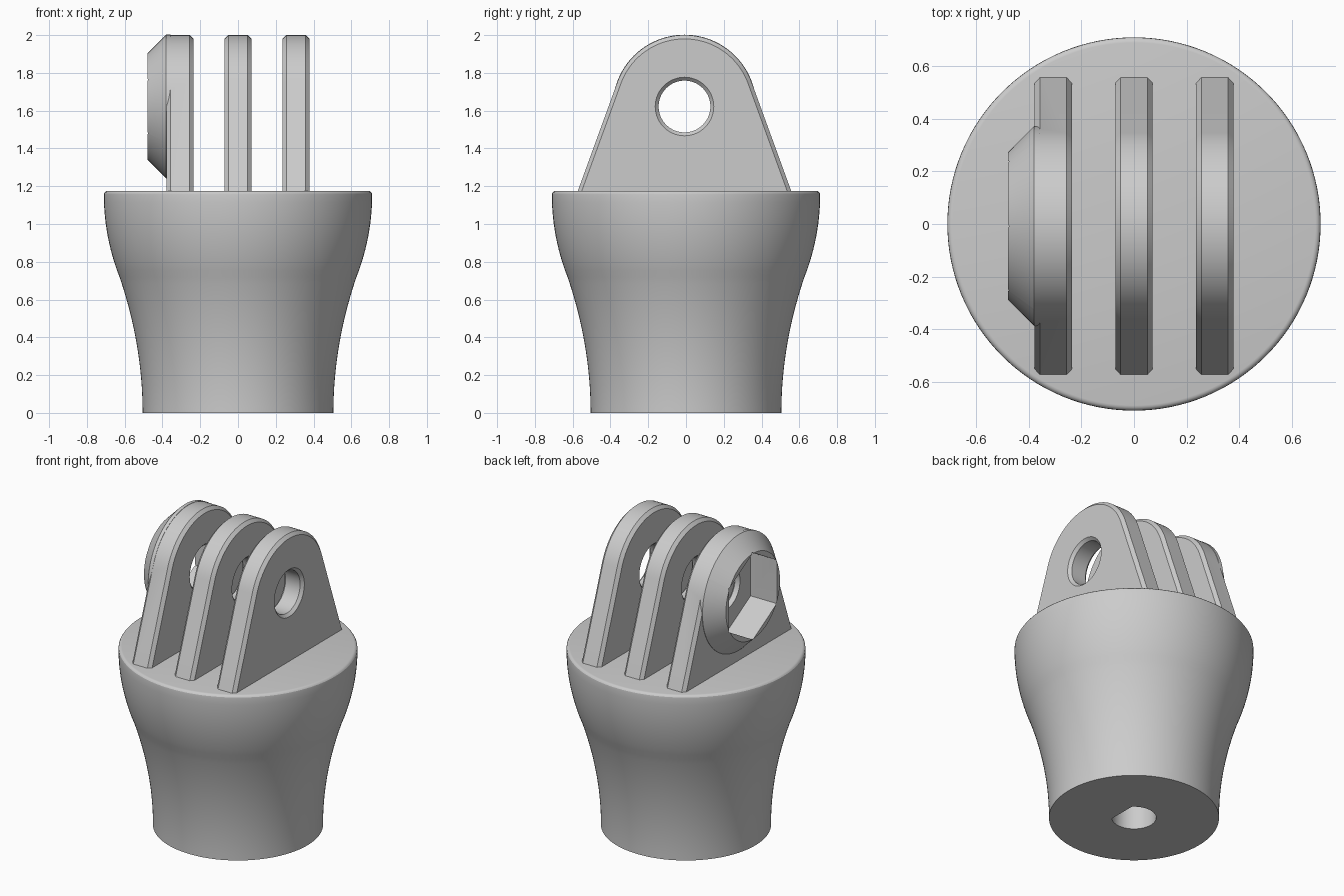
import bpy, bmesh
from math import sin, cos, pi, radians
from mathutils import Matrix

cube = bpy.data.objects.get("Cube")
if cube:
    bpy.data.objects.remove(cube, do_unlink=True)

grey = bpy.data.materials.new("plain grey")
grey.use_nodes = True
grey.diffuse_color = (0.6, 0.6, 0.6, 1)
grey.node_tree.nodes["Principled BSDF"].inputs["Base Color"].default_value = (0.6, 0.6, 0.6, 1)

HOLE_Y, HOLE_Z = -0.008, 1.622      # axis shared by the plate holes and boss
TOP_Z = 1.175                       # top of the body


def finish(name, bm):
    """Turn a bmesh into a grey object."""
    bmesh.ops.recalc_face_normals(bm, faces=bm.faces)
    mesh = bpy.data.meshes.new(name)
    bm.to_mesh(mesh)
    bm.free()
    mesh.materials.append(grey)
    ob = bpy.data.objects.new(name, mesh)
    bpy.context.collection.objects.link(ob)
    return ob


def loft(name, rings):
    """Skin equal-length rings of points and cap both ends."""
    bm = bmesh.new()
    loops = [[bm.verts.new(p) for p in ring] for ring in rings]
    n = len(loops[0])
    for a, b in zip(loops, loops[1:]):
        for i in range(n):
            j = (i + 1) % n
            bm.faces.new((a[i], a[j], b[j], b[i]))
    bm.faces.new(loops[0])
    bm.faces.new(loops[-1])
    return finish(name, bm)


def lathe(name, profile, segs=64, along_x=False):
    """Revolve (radius, position) pairs about z, or about the plate hole axis."""
    rings = []
    for r, p in profile:
        circle = [(r * sin(2 * pi * i / segs), r * cos(2 * pi * i / segs)) for i in range(segs)]
        rings.append([(p, HOLE_Y + u, HOLE_Z + v) if along_x else (u, v, p) for u, v in circle])
    return loft(name, rings)


def apply(ob, mod):
    bpy.context.view_layer.objects.active = ob
    bpy.ops.object.modifier_apply(modifier=mod.name)


def boolean(ob, tool, operation='DIFFERENCE'):
    mod = ob.modifiers.new("boolean", 'BOOLEAN')
    mod.operation, mod.solver, mod.object = operation, 'EXACT', tool
    apply(ob, mod)
    bpy.data.objects.remove(tool, do_unlink=True)


def smooth(ob, angle=25):
    bpy.ops.object.select_all(action='DESELECT')
    ob.select_set(True)
    bpy.context.view_layer.objects.active = ob
    bpy.ops.object.shade_smooth_by_angle(angle=radians(angle))


# Flared body: concave below, convex above, with a softened rim
def body_radius(z):
    return 0.505 + 0.236 * z * z if z < 0.75 else 0.71 - 0.4425 * (1.15 - z) ** 2


profile = [(body_radius(1.15 * i / 32), 1.15 * i / 32) for i in range(33)]
for k in range(1, 5):
    a = k * pi / 8
    profile.append((0.69 + 0.02 * cos(a), TOP_Z - 0.02 + 0.02 * sin(a)))
body = lathe("body", profile, 128)

# D-shaped shaft socket in the underside
socket = lathe("socket_cutter", [(0.132, -0.1), (0.132, 0.5)])
for v in socket.data.vertices:
    v.co.x = min(v.co.x, 0.095)
boolean(body, socket)
smooth(body)


# Rounded, tapering plate with chamfered edges
def make_plate(name, x0, x1):
    radius, tilt, bottom = 0.378, radians(20), TOP_Z - 0.05
    arc = [tilt + (pi - 2 * tilt) * i / 40 for i in range(41)]
    outline = [(radius * cos(a), radius * sin(a)) for a in arc]
    y, z = outline[0]
    foot = y + (HOLE_Z + z - bottom) * sin(tilt) / cos(tilt)
    outline += [(-foot, bottom - HOLE_Z), (foot, bottom - HOLE_Z)]
    plate = loft(name, [[(x, HOLE_Y + u, HOLE_Z + v) for u, v in outline] for x in (x0, x1)])
    mod = plate.modifiers.new("chamfer", 'BEVEL')
    mod.width, mod.segments = 0.02, 1
    mod.limit_method, mod.angle_limit = 'ANGLE', radians(40)
    apply(plate, mod)
    return plate


# Through hole with a small countersink on each face
def drill(plate, x0, x1):
    c, r, big, out = 0.018, 0.137, 0.155, 0.02
    cutter = lathe("hole_cutter", [(big + out, x0 - out), (big, x0), (r, x0 + c),
                                   (r, x1 - c), (big, x1), (big + out, x1 + out)], 64, True)
    boolean(plate, cutter)


for name, mid in (("right_plate", -0.307), ("middle_plate", 0), ("left_plate", 0.307)):
    x0, x1 = mid - 0.071, mid + 0.071
    plate = make_plate(name, x0, x1)
    if name == "right_plate":
        # Conical boss with a hexagonal nut recess
        boss = lathe("boss", [(0.28, -0.48), (0.38, -0.38), (0.38, -0.357)], 96, True)
        boolean(plate, boss, 'UNION')
        boolean(plate, lathe("nut_cutter", [(0.285, -0.6), (0.285, -0.29)], 6, True))
        x0 = -0.32
    drill(plate, x0, x1)
    smooth(plate)
